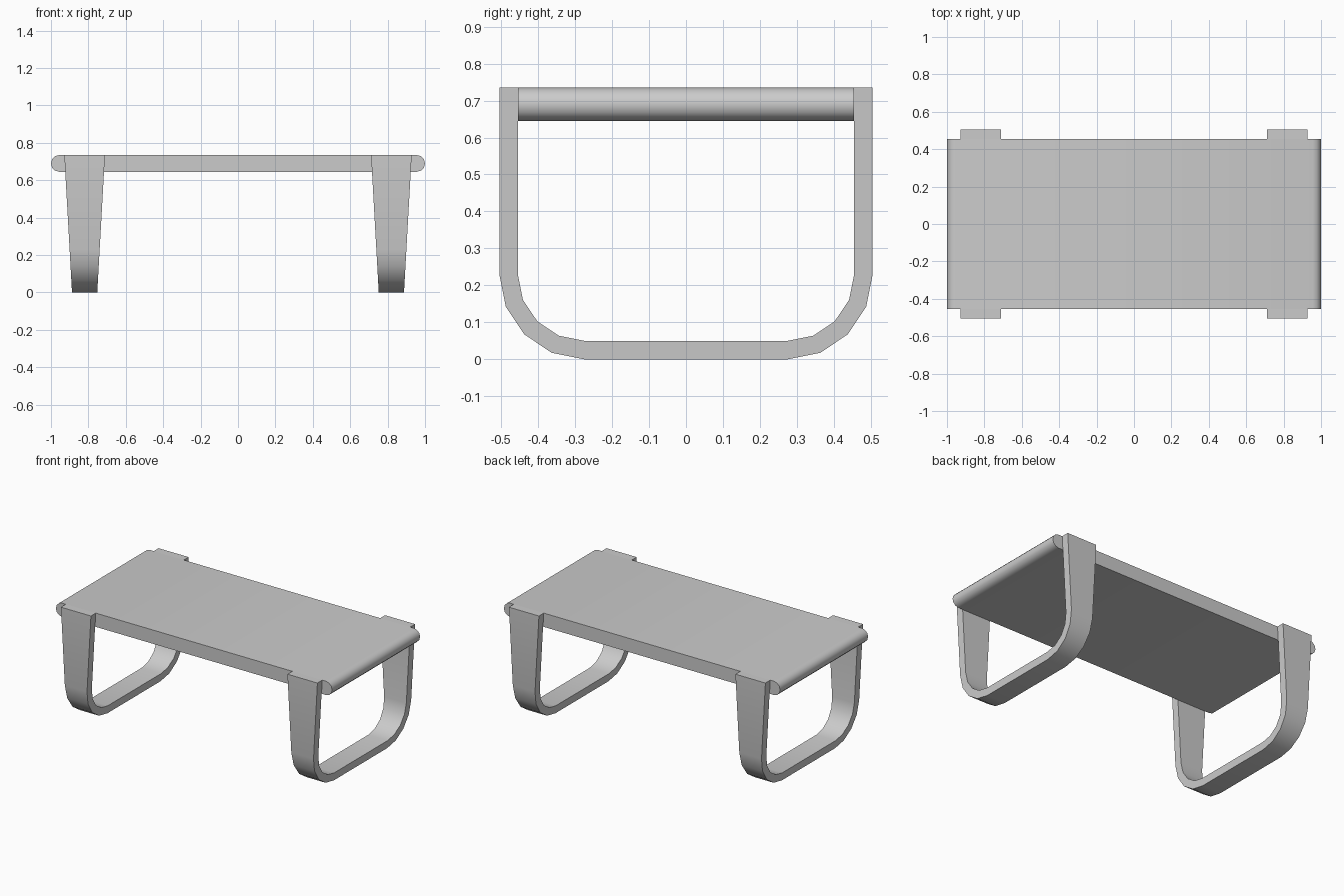
import bpy, bmesh
from math import sin, cos, pi, radians

cube = bpy.data.objects.get("Cube")
if cube:
    bpy.data.objects.remove(cube, do_unlink=True)

HEIGHT, THICK = 0.735, 0.09      # table height, top thickness
HALF_DEPTH, BAND = 0.455, 0.05   # half depth of the top, leg band thickness
BEND = 0.23                      # outer radius of the leg bends

grey = bpy.data.materials.new("plain grey")
grey.use_nodes = True
colour = (0.6, 0.6, 0.6, 1)
grey.diffuse_color = colour
grey.node_tree.nodes["Principled BSDF"].inputs["Base Color"].default_value = colour


def finish(name, bm):
    """Turn a bmesh into a smooth-shaded object with sharp corners kept."""
    bmesh.ops.recalc_face_normals(bm, faces=bm.faces)
    mesh = bpy.data.meshes.new(name)
    bm.to_mesh(mesh)
    bm.free()
    mesh.materials.append(grey)
    obj = bpy.data.objects.new(name, mesh)
    bpy.context.collection.objects.link(obj)
    bpy.ops.object.select_all(action="DESELECT")
    obj.select_set(True)
    bpy.context.view_layer.objects.active = obj
    bpy.ops.object.shade_smooth_by_angle(angle=radians(35))
    return obj


# Table top: a slab with rounded ends, extruded along y
def build_top():
    bm = bmesh.new()
    r, steps = THICK / 2, 6
    profile = []
    for side in (1, -1):
        for i in range(steps + 1):
            a = pi * i / steps - pi / 2
            profile.append((side * (1 - r + r * cos(a)), HEIGHT - r + side * r * sin(a)))
    face = bm.faces.new([bm.verts.new((x, -HALF_DEPTH, z)) for x, z in profile])
    ext = bmesh.ops.extrude_face_region(bm, geom=[face])
    moved = [v for v in ext["geom"] if isinstance(v, bmesh.types.BMVert)]
    bmesh.ops.translate(bm, verts=moved, vec=(0, 2 * HALF_DEPTH, 0))
    finish("table_top", bm)


# U-shaped path of one face of the leg band, in y and z
def u_path(radius):
    centre = HALF_DEPTH + BAND - BEND
    half = [(centre + radius, HEIGHT)]
    for i in range(5):
        a = pi / 2 * i / 4
        half.append((centre + radius * cos(a), BEND - radius * sin(a)))
    return half + [(-y, z) for y, z in reversed(half)]


# Leg loop: a bent flat band, narrower toward the floor
def build_leg(name, centre_x):
    bm = bmesh.new()
    rings = []
    for (yo, zo), (yi, zi) in zip(u_path(BEND), u_path(BEND - BAND)):
        ring = []
        for y, z, s in ((yo, zo, -1), (yo, zo, 1), (yi, zi, 1), (yi, zi, -1)):
            half_width = 0.0675 + 0.041 * z / HEIGHT
            ring.append(bm.verts.new((centre_x + s * half_width, y, z)))
        rings.append(ring)
    for a, b in zip(rings, rings[1:]):
        for i in range(4):
            j = (i + 1) % 4
            bm.faces.new((a[i], a[j], b[j], b[i]))
    bm.faces.new(rings[0])
    bm.faces.new(rings[-1])
    finish(name, bm)


build_top()
build_leg("left_leg_loop", 0.82)
build_leg("right_leg_loop", -0.82)
